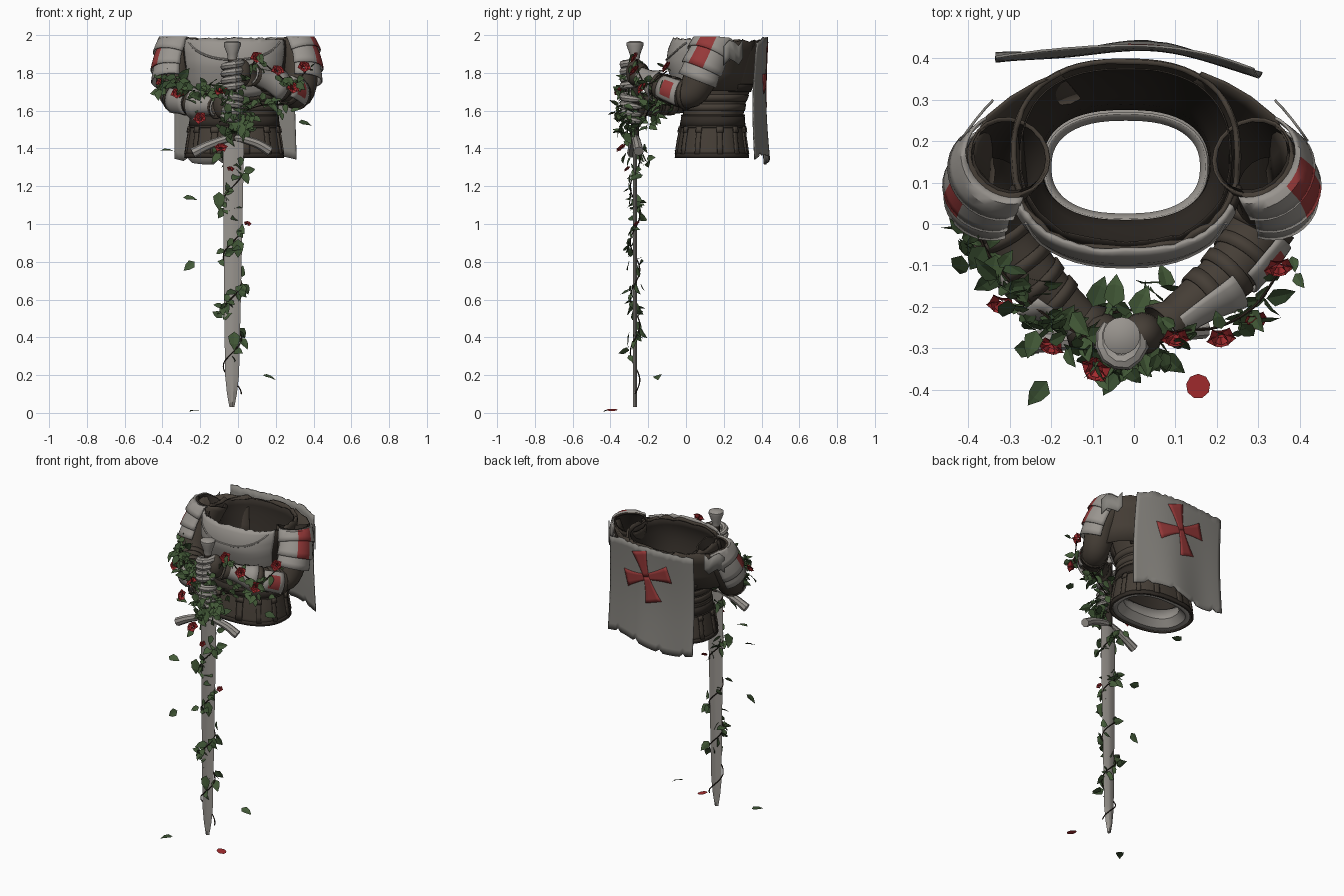
import bpy, bmesh, random
from math import sin, cos, pi, radians, copysign
from mathutils import Vector as V, Matrix

random.seed(4)
if "Cube" in bpy.data.objects:
    bpy.data.objects.remove(bpy.data.objects["Cube"])


def material(name, *rgb):
    m = bpy.data.materials.new(name)
    m.use_nodes = True
    m.diffuse_color = (*rgb, 1)
    m.node_tree.nodes["Principled BSDF"].inputs["Base Color"].default_value = (*rgb, 1)
    return m


STEEL = material("warm steel", .32, .3, .275)
CLOTH = material("pale cloth", .235, .225, .205)
LEATHER = material("brown leather", .06, .048, .037)
DARK = material("dark leather", .03, .024, .019)
RED = material("faded red", .3, .04, .04)
ROSE = material("rose red", .38, .025, .028)
GREEN = material("leaf green", .055, .1, .038)
DEEP = material("deep leaf green", .04, .075, .03)
VINE = material("vine brown", .03, .02, .014)


def finish(name, bm, mats, thick=0, angle=35):
    me = bpy.data.meshes.new(name)
    bmesh.ops.recalc_face_normals(bm, faces=bm.faces[:])
    bm.to_mesh(me)
    bm.free()
    ob = bpy.data.objects.new(name, me)
    bpy.context.collection.objects.link(ob)
    for m in mats:
        me.materials.append(m)
    if thick:
        s = ob.modifiers.new("thickness", "SOLIDIFY")
        s.thickness, s.offset = thick, 0
    bpy.ops.object.select_all(action="DESELECT")
    ob.select_set(True)
    bpy.context.view_layer.objects.active = ob
    if angle:
        bpy.ops.object.shade_smooth_by_angle(angle=radians(angle))


def skin(bm, rows, closed=False, rule=None):
    """Bridge rows of points with quads."""
    vs = [[bm.verts.new(p) for p in r] for r in rows]
    n = len(vs[0])
    for i in range(len(vs) - 1):
        for j in range(n if closed else n - 1):
            k = (j + 1) % n
            f = bm.faces.new((vs[i][j], vs[i][k], vs[i + 1][k], vs[i + 1][j]))
            if rule:
                f.material_index = rule(i, j)
    return vs


def tube(name, path, radii, mats, ref=(1, 0, 0), arc=None, segs=14, caps=False, thick=0, rule=None):
    """Sweep a ring, or part of one, along a path; cut flat at the top."""
    path, ref, rows = [V(p) for p in path], V(ref), []
    for i, p in enumerate(path):
        t = (path[min(i + 1, len(path) - 1)] - path[max(i - 1, 0)]).normalized()
        u = (ref - t * ref.dot(t)).normalized()
        v = t.cross(u)
        r = radii[i] if isinstance(radii, (list, tuple)) else radii
        a0, a1 = arc or (0, 2 * pi)
        n = segs + 1 if arc else segs
        row = [p + r * (u * cos(a) + v * sin(a)) for a in (a0 + (a1 - a0) * k / segs for k in range(n))]
        rows.append([V((q.x, q.y, min(q.z, 1.99 - .003 * (len(path) - i > 4)))) for q in row])
    bm = bmesh.new()
    vs = skin(bm, rows, not arc, rule)
    if caps:
        bm.faces.new(vs[0])
        bm.faces.new(vs[-1])
    finish(name, bm, mats, thick)


def smooth(pts, n=6):
    """Catmull-Rom points through a coarse path."""
    p = [V(q) for q in pts]
    p = [p[0] * 2 - p[1]] + p + [p[-1] * 2 - p[-2]]
    out = []
    for i in range(1, len(p) - 2):
        a, b, c, d = p[i - 1:i + 3]
        out += [(2 * b + (c - a) * t + (2 * a - 5 * b + 4 * c - d) * t * t
                 + (3 * b - a - 3 * c + d) * t ** 3) / 2 for t in (k / n for k in range(n))]
    return out + [p[-2]]


# Torso cross-sections: height, half width, front y, back y
BODY = [(1.35, .255, -.05, .325), (1.45, .24, -.035, .31), (1.56, .22, -.01, .295),
        (1.65, .225, -.01, .31), (1.75, .25, -.055, .35), (1.85, .265, -.085, .38),
        (1.93, .275, -.075, .395), (2.0, .265, -.04, .39)]


def body(a, z, off=0.0):
    k = max(i for i in range(len(BODY) - 1) if BODY[i][0] <= z or i == 0)
    lo, hi = BODY[k], BODY[k + 1]
    t = (z - lo[0]) / (hi[0] - lo[0])
    _, rx, y0, y1 = (l + (h - l) * t for l, h in zip(lo, hi))
    c, s = cos(a), sin(a)
    return V((-.02 + (rx + off) * copysign(abs(c) ** .8, c),
              (y0 + y1) / 2 + ((y1 - y0) / 2 + off) * copysign(abs(s) ** .85, s), z))


def shell(name, a0, a1, z0, z1, off, mats, na=40, nz=6, dip=0, rag=0, thick=.012):
    """Panel that follows the torso; angles in degrees, -90 is the front."""
    closed = a1 - a0 == 360
    rows = []
    for i in range(nz + 1):
        row = []
        for j in range(na if closed else na + 1):
            u = j / na
            low = z0 - dip * sin(pi * u)
            z = low + (z1 - low) * i / nz
            z -= random.uniform(0, rag) if i == nz else 0
            row.append(body(radians(a0 + (a1 - a0) * u), z, off))
        rows.append(row)
    bm = bmesh.new()
    skin(bm, rows, closed)
    finish(name, bm, mats, thick)


# Jerkin, inner lining and hem
shell("jerkin", 0, 360, 1.35, 1.98, 0, [LEATHER], 56, 16, rag=.03)
shell("lining", 0, 360, 1.42, 1.965, -.018, [DARK], 56, 12, rag=.015, thick=.004)
bm = bmesh.new()
skin(bm, [[body(2 * pi * k / 48, z, o) for k in range(48)]
          for z, o in ((1.355, -.01), (1.36, -.035), (1.40, -.065), (1.47, -.04))], True)
finish("undershirt_hem", bm, [STEEL], .006)

# Breastplate, belly lames and belts
shell("breastplate", -152, -28, 1.72, 1.985, .014, [STEEL], 32, 10, dip=.05, rag=.012)
shell("back_strap", 20, 160, 1.7, 1.74, .008, [DARK], 30, 2)
for a in (-160, -24):
    shell("side_strap", a - 5, a + 9, 1.68, 1.97, .012, [DARK], 4, 8, thick=.01)
neck = [body(radians(-90 + 52 * u), 1.87 + .09 * u * u, .02) for u in (k / 8 for k in range(-8, 9))]
tube("neckline_trim", neck, .006, [STEEL], (0, 0, 1), segs=6, caps=True)
for z in (1.62, 1.67):
    shell("belly_band", 0, 360, z - .02, z + .015, .005, [LEATHER], 48, 2)
shell("belt", 0, 360, 1.52, 1.57, .009, [DARK], 48, 2)
for z in (1.515, 1.575):
    ring = [body(2 * pi * k / 48, z, .01) for k in range(49)]
    tube("belt_edge", ring, .006, [LEATHER], (0, 0, 1), segs=6)
for a in range(-170, 190, 30):
    shell("skirt_strap", a - 4, a + 4, 1.37, 1.56, .009, [LEATHER], 3, 5, thick=.01)
    shell("strap_buckle", a - 5, a + 5, 1.485, 1.515, .016, [LEATHER if a % 60 else DARK], 3, 1, thick=.008)
shell("hem_band", 0, 360, 1.35, 1.375, .004, [DARK], 48, 1)

# Back of each shoulder, joining torso and sleeve
for s in (-1, 1):
    bm = bmesh.new()
    skin(bm, [[V((s * (x - .05 * d) - .008, y - .06 * d, 1.975 - .27 * d - .012 * (k % 2) * (d == 0)))
               for k, (x, y) in enumerate(((.17, .365), (.23, .34), (.29, .305), (.345, .26), (.38, .2), (.385, .15)))]
              for d in (0, .3, .65, 1)])
    finish("shoulder_yoke", bm, [LEATHER], .008)


# Arms, shoulder lames, forearm guards and gauntlets
def arm(side, label, pts):
    path = smooth(pts, 6)
    keys = [.098, .09, .078, .064, .042]
    radii = [keys[min(i // 6, 3)] * (1 - i % 6 / 6) + keys[min(i // 6 + 1, 4)] * (i % 6 / 6)
             for i in range(len(path))]
    tube(label + "_sleeve", path, radii, [LEATHER], (side, 0, 0), segs=20, thick=.006)
    tube(label + "_sleeve_lining", path[:8], [r - .008 for r in radii[:8]], [DARK], (side, 0, 0), segs=20)
    # overlapping plates wrap the outer and front sides, with a narrow painted patch
    front, back = side * 1.75, -side * 1.2
    for n, (i0, i1) in enumerate(((0, 4), (3, 7), (6, 9))):
        part = path[i0:i1 + 1]
        rr = [radii[i0] + .012 + .003 * k for k in range(len(part))]
        wide = (6, 9) if side > 0 else (7, 9)
        painted = [side > 0, True, False][n]
        tube(label + "_shoulder_lame", part, rr, [STEEL, RED], (side, -.15, 0),
             (min(front, back), max(front, back)), 16, thick=.007,
             rule=lambda i, j: int(painted and wide[0] <= (j if side > 0 else 15 - j) <= wide[1]
                                   and 0 < i + n))
    for i in (13, 16, 18, 20):
        tube(label + "_sleeve_fold", path[i:i + 2], [radii[i] + .007, radii[i] + .003], [LEATHER],
             (side, 0, 0), segs=18, thick=.006)
    tube(label + "_forearm_guard", path[14:19], [r + .014 for r in radii[14:19]], [STEEL, RED],
         (side, 0, 0), (-.85, .85), 10, thick=.007,
         rule=lambda i, j: int(side > 0 and 0 < i < 3 and 2 <= j <= 7))
    tube(label + "_gauntlet_cuff", path[19:], [.088, .074, .06, .052, .048, .046], [STEEL],
         (side, -.4, 0), (-1.3, 1.3), 12, thick=.007)
    # fist closed around the grip
    z = pts[-1][2] + .01
    bm = bmesh.new()
    bmesh.ops.create_uvsphere(bm, u_segments=14, v_segments=10, radius=1)
    for v in bm.verts:
        v.co = V((-.03 + side * .05, -.265, z)) + V((v.co.x * .052, v.co.y * .052, v.co.z * .075))
    finish(label + "_palm", bm, [LEATHER])
    for k in range(4):
        fz = z + .057 - k * .038
        ring = [(-.03 + side * .047 * cos(a), -.275 - .058 * sin(a), fz - .004 * s)
                for s, a in ((s, -.2 + s * .5) for s in range(9))]
        tube(label + "_finger", ring, [.019, .022, .02, .023, .02, .021, .019, .016, .008], [STEEL],
             (0, 0, 1), segs=8, caps=True)


arm(1, "left", [(.285, .165, 1.985), (.33, .1, 1.84), (.32, .025, 1.695), (.235, -.11, 1.72), (.07, -.25, 1.79)])
arm(-1, "right", [(-.3, .165, 1.985), (-.34, .1, 1.83), (-.335, .015, 1.685), (-.24, -.13, 1.645), (-.11, -.25, 1.62)])

# Torn cloth scraps behind the shoulders
for s in (-1, 1):
    bm = bmesh.new()
    skin(bm, [[(s * (.34 + .08 * u), .3 - .08 * u - .02 * u * u, z + .02 * sin(9 * u + z))
               for u in (k / 4 for k in range(5))] for z in (1.86, 1.91, 1.96)])
    finish("shoulder_scrap", bm, [CLOTH], .006)


# Cape with a flared, slightly turned cross
def cape(x, z, off=0.0):
    y = .432 - (.25 if x < 0 else .65) * x * x - .015 * sin(pi * (2 - z) / .65)
    return V((x, y + .01 * sin(15 * x + 1) * (2 - z) / .65 + off, z))


rows = []
for i in range(17):
    t = i / 16
    row = []
    for j in range(29):
        x = -.335 + j / 28 * (.625 + .02 * t)
        top = 1.99 - .25 * max(0, x - .2) - random.uniform(0, .012)
        low = 1.34 + .025 * sin(10 * x) + .02 * (j % 7 == 3)
        row.append(cape(x, top + (low - top) * t))
    rows.append(row)
bm = bmesh.new()
skin(bm, rows)
finish("cape", bm, [CLOTH], .006)
bm = bmesh.new()
for q in range(4):
    a = q * pi / 2 - .3
    dx, dz = cos(a), sin(a)
    arm_rows = []
    for k in range(8):
        d, w = k * .0235, .02 + .036 * (k / 7) ** 1.5
        arm_rows.append([cape(-.01 + dx * d - dz * w * e, 1.79 + dz * d + dx * w * e, .003)
                         for e in (-1, -.5, 0, .5, 1)])
    skin(bm, arm_rows)
finish("cape_cross", bm, [RED], .006)

# Sword
SX, SY = -.03, -.27
tube("pommel", [(SX, SY, z) for z in (1.87, 1.9, 1.945, 1.96, 1.97)], [.024, .028, .045, .045, .025],
     [STEEL], segs=16, caps=True)
tube("grip", [(SX, SY, 1.44), (SX, SY, 1.88)], .022, [DARK], segs=12, caps=True)
guard = smooth([(-.24, -.285, 1.375), (-.15, -.28, 1.42), (SX, SY, 1.455), (.09, -.26, 1.43), (.17, -.25, 1.385)])
tube("crossguard", guard, [.027 - .0006 * min(i, 24 - i) for i in range(25)], [STEEL], (0, 0, 1), segs=8, caps=True)
bm = bmesh.new()
blade = []
for z, w in ((1.45, .056), (1.2, .053), (.6, .044), (.2, .037), (.1, .026), (.03, .013)):
    x = -.024 - .006 * (1.45 - z)
    blade.append([(x - w, SY, z), (x - w * .25, SY - .011, z), (x + w * .25, SY - .011, z),
                  (x + w, SY, z), (x + w * .25, SY + .011, z), (x - w * .25, SY + .011, z)])
vs = skin(bm, blade, True)
bm.faces.new(vs[-1])
finish("blade", bm, [STEEL], angle=20)

# Vines around the blade and along the arms
helix = [(SX + .048 * cos(a), SY + .025 * sin(a), .1 + 1.45 * k / 120)
         for k, a in ((k, k * .26) for k in range(121))]
right_vine = smooth([(-.38, .02, 1.75), (-.36, -.06, 1.74), (-.28, -.16, 1.72), (-.2, -.23, 1.69),
                     (-.1, -.28, 1.68), (-.02, -.32, 1.6), (.05, -.3, 1.54)], 5)
left_vine = smooth([(-.02, -.32, 1.7), (.06, -.29, 1.8), (.1, -.26, 1.87), (.2, -.25, 1.8),
                    (.29, -.2, 1.74), (.36, -.1, 1.81)], 5)
under_vine = smooth([(-.1, -.22, 1.54), (.04, -.2, 1.6), (.14, -.16, 1.63), (.26, -.08, 1.63)], 5)
for name, p in (("blade_vine", helix), ("right_arm_vine", right_vine),
                ("left_arm_vine", left_vine), ("underarm_vine", under_vine)):
    tube(name, p, .0035, [VINE], (.3, .2, 1), segs=5, caps=True)

# Leaves: folded blades with a rounded middle
leaves = bmesh.new()


def leaf(p, d, n, size):
    d = V(d).normalized()
    s = d.cross(V(n)).normalized()
    n = s.cross(d)
    at = lambda u, w, h: leaves.verts.new(V(p) + size * (d * u + s * w + n * h))
    b, t, m1, m2 = at(0, 0, 0), at(1, 0, -.08), at(.3, 0, 0), at(.68, 0, 0)
    mat = int(random.random() < .25)
    for w in (-1, 1):
        e1, e2 = at(.25, .32 * w, .06), at(.62, .25 * w, .05)
        for f in ((b, e1, m1), (m1, e1, e2, m2), (m2, e2, t)):
            leaves.faces.new(f).material_index = mat


def rnd(s=1.0):
    return V([random.uniform(-s, s) for _ in range(3)])


def scatter(path, count, spread, lo, hi):
    for _ in range(count):
        p = V(random.choice(path)) + rnd(spread)
        leaf(p, rnd() + V((0, -.1, -.4)), rnd(.5) + V((0, -.7, .6)), random.uniform(lo, hi))


scatter(helix[18:100], 58, .018, .04, .08)
scatter(helix[100:], 34, .05, .045, .085)
scatter(right_vine, 180, .05, .045, .085)
scatter(left_vine, 36, .03, .035, .07)
scatter(under_vine, 36, .045, .04, .075)
for p in ((-.1, -.29, 1.17), (0, -.3, .92), (-.02, -.3, .43)):
    leaf(p, (0, -.1, -1), (0, -1, 0), .1)
for p, d in (((-.05, -.2, 1.75), (.1, 1, 0)), ((-.1, -.2, 1.74), (.4, 1, .1)), ((.0, -.22, 1.72), (.5, 1, 0))):
    leaf(p, d, (0, 0, 1), .08)
for p, d, n in (((-.29, -.3, 1.14), (1, 0, -.1), (0, -.6, 1)), ((-.23, -.3, .8), (-1, -.2, -.8), (0, -1, .3)),
                ((.13, -.15, .2), (1, 0, -.3), (0, -.3, 1)), ((.32, -.18, 1.54), (1, .2, -.2), (0, -.6, 1)),
                ((-.41, -.05, 1.39), (1, 0, 0), (0, -.2, 1)), ((-.21, -.38, .012), (-.8, -1, 0), (0, 0, 1))):
    leaf(p, d, n, .075)
finish("leaves", leaves, [GREEN, DEEP], angle=0)

# Roses: whorls of cupped petals, and one fallen petal
roses = bmesh.new()


def petal(c, axis, out, size, lift):
    side = axis.cross(out)
    skin(roses, [[c + size * (out * (.25 + .75 * t) + side * w * (.3 + .5 * t)
                              + axis * (lift * t - .15 * w * w)) for w in (-1, 0, 1)] for t in (0, .5, 1)])


for c in ((-.32, -.19, 1.69), (-.09, -.35, 1.7), (.1, -.27, 1.88), (.21, -.27, 1.81), (.29, -.23, 1.72),
          (.35, -.1, 1.83), (-.4, 0, 1.75), (-.09, -.34, 1.4), (-.04, -.31, 1.29), (.05, -.26, 1.0), (-.2, -.29, 1.56)):
    size = .03 if c[2] > 1.35 else .017
    axis = (V((c[0] * .8, -.7, .6)) + rnd(.2)).normalized()
    u = axis.orthogonal().normalized()
    for ring in range(3):
        for k in range(5):
            a = 2 * pi * k / 5 + ring * .6
            petal(V(c), axis, u * cos(a) + axis.cross(u) * sin(a), size * (1 - .28 * ring), .3 + .5 * ring)
bmesh.ops.create_circle(roses, cap_ends=True, segments=9, radius=.03,
                        matrix=Matrix.Translation((.155, -.392, .016)) @ Matrix.Rotation(.2, 4, "Y"))
finish("roses", roses, [ROSE], angle=0)
